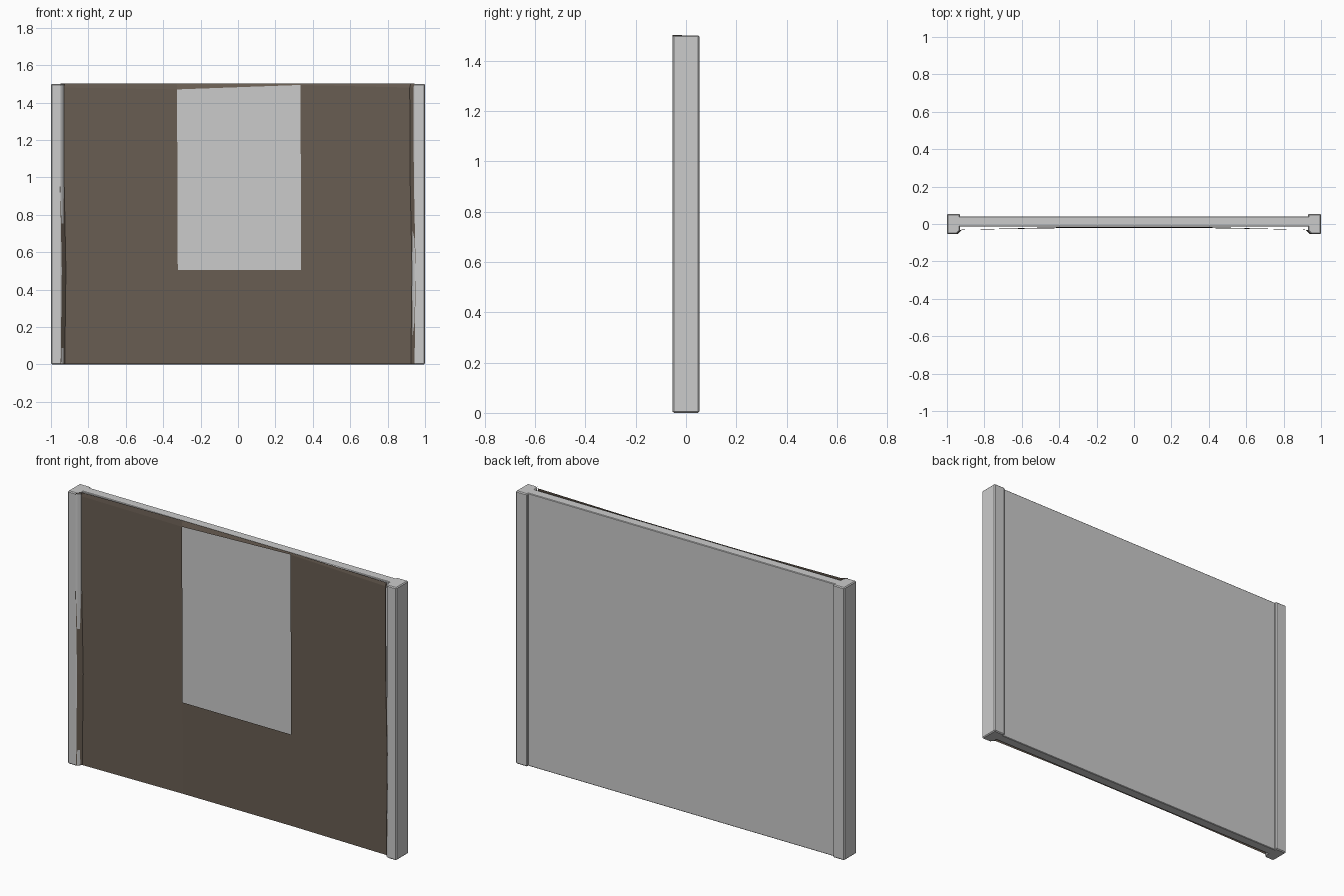
import bpy, bmesh

if "Cube" in bpy.data.objects:
    bpy.data.objects.remove(bpy.data.objects["Cube"])

H = 1.5

def finish(bm, name):
    bmesh.ops.recalc_face_normals(bm, faces=bm.faces)
    me = bpy.data.meshes.new(name)
    bm.to_mesh(me)
    bm.free()
    ob = bpy.data.objects.new(name, me)
    bpy.context.collection.objects.link(ob)
    return ob

def prism(name, profile, bevel):
    """Extrude an xy outline from the floor to the wall height."""
    bm = bmesh.new()
    base = bm.faces.new([bm.verts.new((x, y, 0)) for x, y in profile])
    top = bmesh.ops.extrude_face_region(bm, geom=[base])["geom"]
    for v in top:
        if isinstance(v, bmesh.types.BMVert):
            v.co.z = H
    ob = finish(bm, name)
    mod = ob.modifiers.new("bevel", 'BEVEL')
    mod.width = bevel
    mod.segments = 1
    return ob

# Structural wall panel
prism("wall_panel", [(-0.94, -0.014), (0.94, -0.014), (0.94, 0.04), (-0.94, 0.04)], 0.003)

# End posts, chamfered where the plaster laps over them
for side, name in ((-1, "left_post"), (1, "right_post")):
    outline = [(1, -0.053), (0.947, -0.053), (0.93, -0.036), (0.93, 0.053), (1, 0.053)]
    prism(name, [(side * x, y) for x, y in outline], 0.005)

# Broken plaster sheet with an opening that exposes the panel
brown = bpy.data.materials.new("plaster_brown")
brown.diffuse_color = (0.14, 0.11, 0.085, 1)
brown.use_nodes = True
brown.node_tree.nodes["Principled BSDF"].inputs["Base Color"].default_value = brown.diffuse_color
cols_x = [-0.948, -0.926, -0.32, 0.34, 0.924, 0.944]
cols_y = [-0.053, -0.031, -0.021, -0.021, -0.031, -0.053]
rows_z = [0.003, 0.505, 1.0, 1.48, 1.502]
shift = [0, 0.006, -0.004, -0.006, 0]
bm = bmesh.new()
grid = []
for r, z in enumerate(rows_z):
    row = []
    for c, (x, y) in enumerate(zip(cols_x, cols_y)):
        inner = c in (2, 3)
        # Slanted upper lip of the opening
        dz = (-0.01 if c == 2 else 0.014) if inner and r == 3 else 0
        dy = 0.006 if inner and r == 4 else 0
        row.append(bm.verts.new((x + (shift[r] if not inner else -0.002 * r),
                                 y + dy, z + dz)))
    grid.append(row)
for r in range(len(rows_z) - 1):
    for c in range(len(cols_x) - 1):
        if c == 2 and r in (1, 2):
            continue
        bm.faces.new((grid[r][c], grid[r][c + 1], grid[r + 1][c + 1], grid[r + 1][c]))
plaster = finish(bm, "plaster_layer")
plaster.data.materials.append(brown)
# Make the open sheet face the front
if sum(p.normal.y * p.area for p in plaster.data.polygons) > 0:
    plaster.data.flip_normals()
